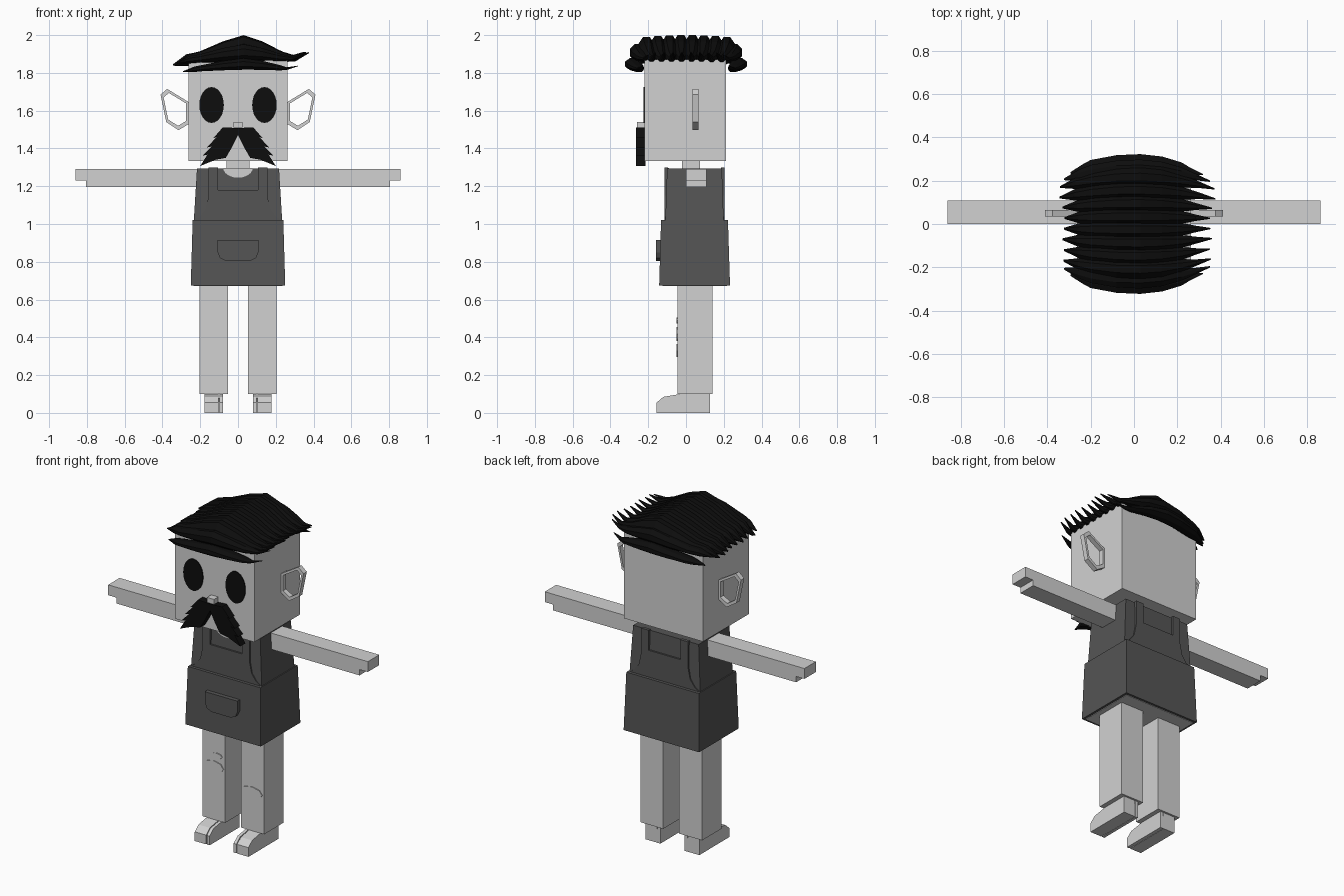
import bpy, bmesh, math, random

random.seed(4)
cube = bpy.data.objects.get("Cube")
if cube:
    bpy.data.objects.remove(cube, do_unlink=True)


def material(name, value):
    m = bpy.data.materials.new(name)
    m.use_nodes = True
    col = (value, value, value, 1)
    m.diffuse_color = col
    bsdf = next(n for n in m.node_tree.nodes if n.type == 'BSDF_PRINCIPLED')
    bsdf.inputs["Base Color"].default_value = col
    bsdf.inputs["Roughness"].default_value = 0.8
    return m


skin = material("pale grey skin", 0.64)
cloth = material("dark grey cloth", 0.09)
black = material("black hair", 0.004)


def loft(name, mat, rings, closed=False):
    """Bridge rings of points; cap the ends unless the loop is closed."""
    bm = bmesh.new()
    vs = [[bm.verts.new(p) for p in r] for r in rings]
    n = len(vs[0])
    pairs = list(zip(vs, vs[1:])) + ([(vs[-1], vs[0])] if closed else [])
    for a, b in pairs:
        for i in range(n):
            j = (i + 1) % n
            bm.faces.new((a[i], a[j], b[j], b[i]))
    if not closed:
        bm.faces.new(vs[0])
        bm.faces.new(vs[-1])
    bmesh.ops.recalc_face_normals(bm, faces=bm.faces)
    me = bpy.data.meshes.new(name)
    bm.to_mesh(me)
    bm.free()
    me.materials.append(mat)
    ob = bpy.data.objects.new(name, me)
    bpy.context.collection.objects.link(ob)
    return ob


def rect(x0, x1, y0, y1, z):
    return [(x0, y0, z), (x1, y0, z), (x1, y1, z), (x0, y1, z)]


def box(name, mat, x, y, z):
    return loft(name, mat, [rect(*x, *y, z[0]), rect(*x, *y, z[1])])


def plate(name, mat, outline, y0, y1):
    """Extrude an (x, z) outline along y."""
    return loft(name, mat, [[(x, y, z) for x, z in outline] for y in (y0, y1)])


def mirrored(half):
    return half + [(-x, z) for x, z in reversed(half)]


def ellipse(cx, cz, rx, rz, n=24, start=0, sweep=math.tau):
    return [(cx + rx * math.cos(start + sweep * i / n),
             cz + rz * math.sin(start + sweep * i / n)) for i in range(n)]


# Head, neck and nose
box("head", skin, (-.262, .262), (-.22, .213), (1.333, 1.87))
box("neck", skin, (-.06, .06), (-.02, .075), (1.25, 1.34))
box("nose", skin, (-.023, .023), (-.26, -.21), (1.51, 1.54))

# Dress
loft("dress_top", cloth, [rect(-.235, .235, -.11, .2, 1.0),
                          rect(-.217, .217, -.1, .19, 1.295)])
loft("skirt", cloth, [rect(-.25, .25, -.142, .233, .675),
                      rect(-.24, .24, -.132, .222, 1.02)])
box("skirt_underside", skin, (-.235, .235), (-.125, .218), (.672, .69))
neckline = ellipse(0, 1.297, .078, .052, 12, math.pi, math.pi) + [(.078, 1.297)]
plate("neckline", skin, neckline, -.107, -.09)

# Bib with straps on both sides of the dress
bib = mirrored([(.105, 1.18), (.105, 1.3), (.155, 1.3), (.155, 1.15),
                (.17, 1.08), (.2, 1.04), (.23, 1.02)])
plate("bib_front", cloth, bib, -.114, -.095)
plate("bib_back", cloth, bib, .185, .204)
plate("front_pocket", cloth, mirrored([(.108, .915), (.108, .85), (.095, .82), (.065, .805)]),
      -.16, -.12)

# Foot profile in (y, z)
foot_side = [(.128, 0), (.128, .105), (-.03, .1), (-.12, .085), (-.155, .055), (-.155, 0)]
ear_outer = [(.26, 1.645), (.375, 1.715), (.41, 1.685), (.38, 1.54), (.315, 1.497), (.26, 1.53)]
ear_centre = (.33, 1.61)
moustache = [(0, 1.47), (0, 1.508), (.08, 1.512), (.13, 1.455), (.113, 1.46), (.165, 1.405),
             (.14, 1.41), (.187, 1.362), (.162, 1.367), (.2, 1.307), (.12, 1.34),
             (.065, 1.35), (.03, 1.41)]

for side, s in (("left", 1), ("right", -1)):
    # Arm and hand
    box(side + "_arm", skin, sorted((s * .2, s * .805)), (0, .108), (1.195, 1.292))
    box(side + "_hand", skin, sorted((s * .8, s * .86)), (0, .108), (1.23, 1.292))
    # Leg
    box(side + "_leg", skin, sorted((s * .053, s * .205)), (-.045, .14), (.1, .69))
    # Foot with a split big toe
    for part, a, b in (("big_toe", .08, .098), ("foot", .103, .178)):
        loft(f"{side}_{part}", skin, [[(s * x, y, z) for y, z in foot_side] for x in (a, b)])
    box(side + "_heel", skin, sorted((s * .085, s * .17)), (-.12, .125), (.002, .08))
    # Ear ring
    rings = []
    for x, z in ear_outer:
        ix, iz = x + (ear_centre[0] - x) * .2, z + (ear_centre[1] - z) * .2
        rings.append([(s * x, .035, z), (s * x, .065, z), (s * ix, .065, iz), (s * ix, .035, iz)])
    loft(side + "_ear", skin, rings, closed=True)
    # Eye and half of the moustache
    plate(side + "_eye", black, ellipse(s * .14, 1.63, .065, .095), -.226, -.215)
    plate(side + "_moustache", black, [(s * x, z) for x, z in moustache], -.265, -.215)

# Worn patches on the knees
for name, cx, cz, w, h in (("left_knee_patch", .125, .33, .07, .035),
                           ("right_knee_patch", -.127, .417, .065, .037),
                           ("small_patch", -.105, .488, .034, .016)):
    plate(name, skin, ellipse(cx, cz, w, h, 8), -.05, -.04)

# Hair: tapered locks swept from side to side; stations are x, top z, half width, half height
stations = [(-.34, 1.845, .004, .004), (-.27, 1.9, .026, .032), (-.2, 1.915, .036, .035),
            (-.08, 1.967, .041, .055), (.03, 2.0, .043, .068), (.13, 1.967, .04, .052),
            (.22, 1.92, .029, .032), (.3, 1.893, .015, .016), (.37, 1.912, .003, .003)]
BASE = 1.86


def lock(name, y, base, k, reach):
    rings = []
    for x, top, hw, hh in stations:
        if abs(x) > .25:
            x *= reach
        cy = y * (1 - .2 * (x / .33) ** 2)
        cz = base + (top - BASE) * k - hh * k
        rings.append([(x, cy + hw * math.cos(math.tau * i / 8 + math.pi / 8) * 1.08,
                       cz + hh * k * math.sin(math.tau * i / 8 + math.pi / 8) * 1.08)
                      for i in range(8)])
    loft(name, black, rings)


for i in range(8):
    y = -.21 + i * .061
    lock(f"hair_lock_{i + 1}", y, BASE, 1 - 1.6 * y * y, random.uniform(.94, 1.02))
for end, s in (("front", -1), ("back", 1)):
    lock(end + "_upper_fringe", s * .255, 1.865, .62, .95)
    lock(end + "_lower_fringe", s * .28, 1.815, .45, .86)
